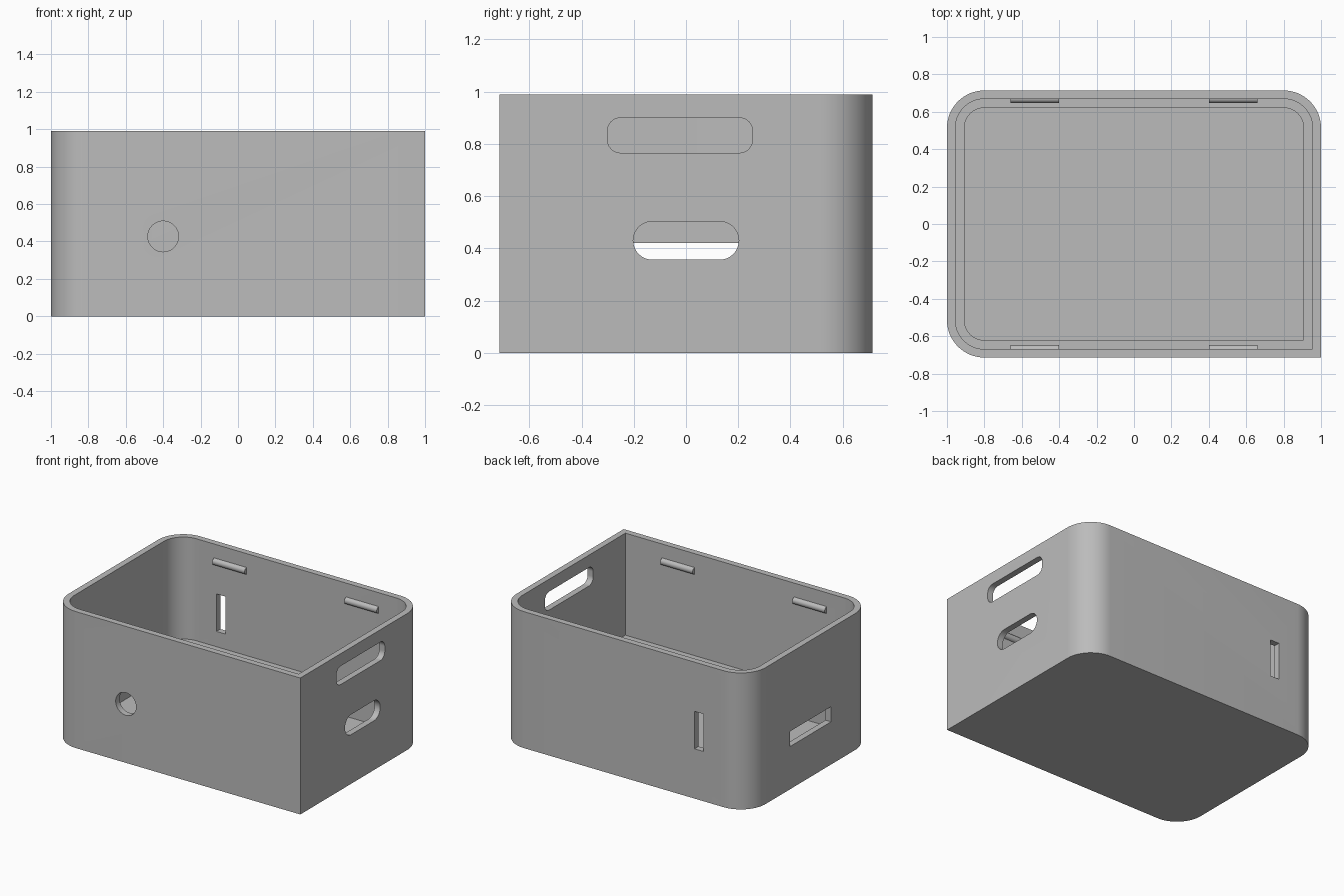
import bpy, bmesh, math
from mathutils import Vector

cube = bpy.data.objects.get("Cube")
if cube:
    bpy.data.objects.remove(cube)

HALF_X, HALF_Y, HEIGHT, RADIUS = 1.0, 0.714, 0.99, 0.2
WALL, LEDGE = 0.045, 0.093
LEDGE_Z, FLOOR_Z = 0.25, 0.05

grey = bpy.data.materials.new("plain grey")
grey.use_nodes = True
grey.diffuse_color = (0.5, 0.5, 0.5, 1)
grey.node_tree.nodes["Principled BSDF"].inputs["Base Color"].default_value = (0.5, 0.5, 0.5, 1)


def make_object(name, bm):
    bmesh.ops.recalc_face_normals(bm, faces=bm.faces)
    mesh = bpy.data.meshes.new(name)
    bm.to_mesh(mesh)
    bm.free()
    mesh.materials.append(grey)
    obj = bpy.data.objects.new(name, mesh)
    bpy.context.collection.objects.link(obj)
    return obj


def rounded_rect(half_w, half_h, radii, steps=16):
    """Counter-clockwise outline; radii start at the upper right corner."""
    points = []
    for i, (sx, sy) in enumerate([(1, 1), (-1, 1), (-1, -1), (1, -1)]):
        r = radii[i]
        cx, cy = sx * (half_w - r), sy * (half_h - r)
        if r == 0:
            points.append((cx, cy))
            continue
        for k in range(steps + 1):
            a = math.pi / 2 * (i + k / steps)
            points.append((cx + r * math.cos(a), cy + r * math.sin(a)))
    return points


def loft(name, rings):
    """Skin closed rings of equal size and cap both ends."""
    bm = bmesh.new()
    loops = [[bm.verts.new(p) for p in ring] for ring in rings]
    for a, b in zip(loops, loops[1:]):
        for i in range(len(a)):
            j = (i + 1) % len(a)
            bm.faces.new((a[i], a[j], b[j], b[i]))
    bm.faces.new(loops[0])
    bm.faces.new(loops[-1])
    return make_object(name, bm)


def shell_ring(inset, z):
    r = RADIUS - inset
    return [(x, y, z) for x, y in rounded_rect(HALF_X - inset, HALF_Y - inset, (r, r, r, 0))]


def cutter(name, axis, side, along, z, width, height, r):
    """Opening through one wall; axis is the wall's normal."""
    outline = rounded_rect(width / 2, height / 2, (r,) * 4)
    wall = side * (HALF_X if axis == "x" else HALF_Y)
    rings = []
    for d in (wall - 0.07, wall + 0.07):
        rings.append([(d, along + u, z + v) if axis == "x" else (along + u, d, z + v)
                      for u, v in outline])
    obj = loft(name, rings)
    obj.hide_render = True
    return obj


# Open box: three rounded upright corners, one square corner, inner ledge
box = loft("box_shell", [
    shell_ring(0, 0), shell_ring(0, HEIGHT),
    shell_ring(WALL, HEIGHT), shell_ring(WALL, LEDGE_Z),
    shell_ring(LEDGE, LEDGE_Z), shell_ring(LEDGE, FLOOR_Z)])

# Openings in the walls
cutters = [
    cutter("front_hole_cutter", "y", -1, -0.4, 0.427, 0.164, 0.164, 0.0819),
    cutter("upper_slot_cutter", "x", 1, -0.023, 0.833, 0.555, 0.134, 0.05),
    cutter("lower_slot_cutter", "x", 1, 0, 0.43, 0.404, 0.146, 0.0729),
    cutter("side_window_cutter", "x", -1, 0, 0.365, 0.47, 0.11, 0),
    cutter("back_slot_cutter", "y", 1, -0.605, 0.497, 0.073, 0.272, 0),
]
for c in cutters:
    mod = box.modifiers.new(c.name, "BOOLEAN")
    mod.operation = "DIFFERENCE"
    mod.solver = "EXACT"
    mod.object = c
bpy.context.view_layer.objects.active = box
box.select_set(True)
for mod in list(box.modifiers):
    bpy.ops.object.modifier_apply(modifier=mod.name)
for c in cutters:
    bpy.data.objects.remove(c)

# Half-round lid catches on the front and back inner walls
catches = []
for y_name, sy in (("front", -1), ("back", 1)):
    for x_name, sx in (("left", 1), ("right", -1)):
        centre = Vector((sx * 0.53, sy * (HALF_Y - WALL + 0.003), 0.865))
        rings = []
        for dx in (-0.13, 0.13):
            rings.append([centre + Vector((dx, -sy * 0.025 * math.sin(a), 0.025 * math.cos(a)))
                          for a in (math.pi * k / 12 for k in range(13))])
        catches.append(loft(f"{y_name}_{x_name}_catch", rings))

for obj in [box] + catches:
    bpy.ops.object.select_all(action="DESELECT")
    obj.select_set(True)
    bpy.context.view_layer.objects.active = obj
    bpy.ops.object.shade_smooth_by_angle(angle=math.radians(30))
